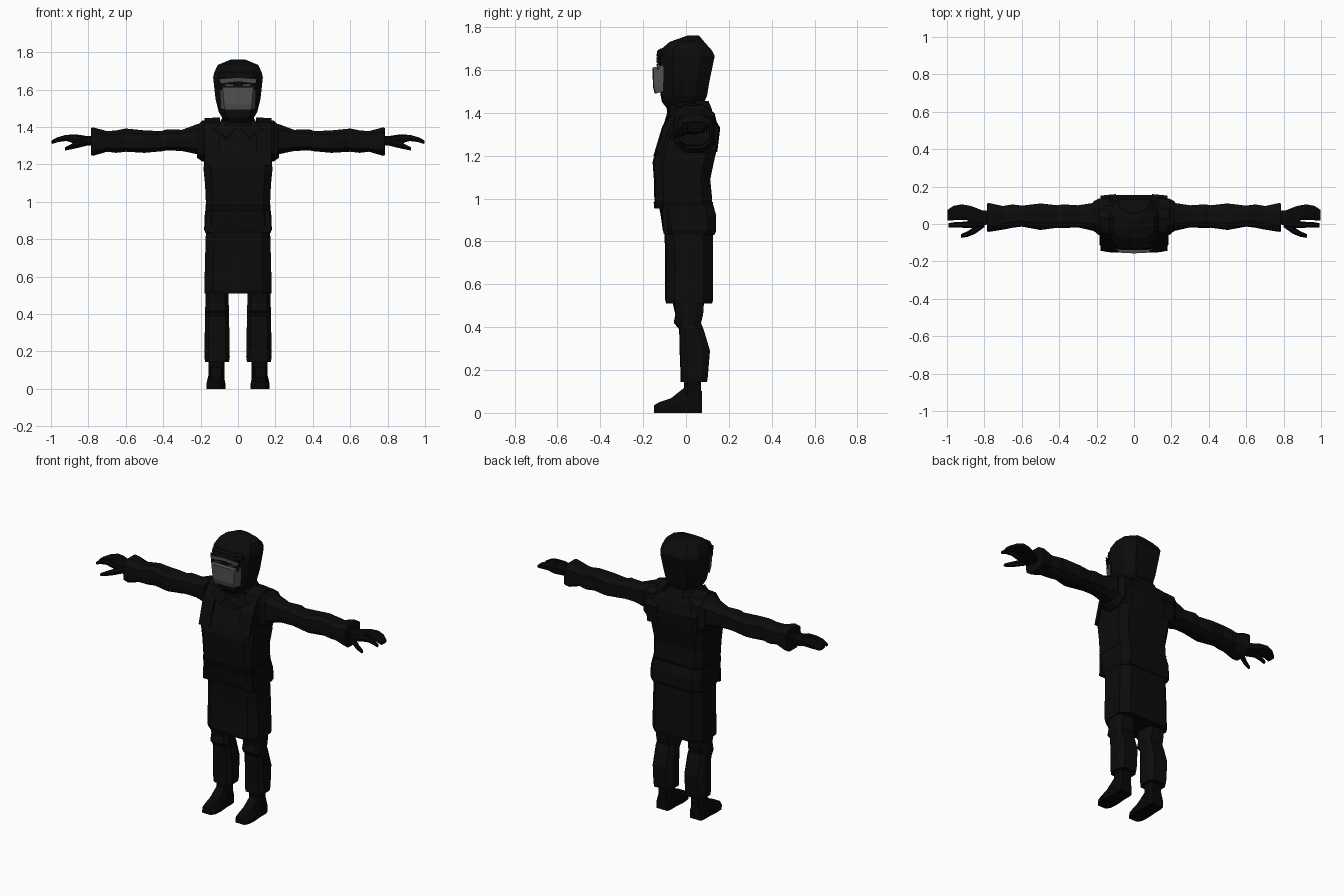
import bpy, bmesh
from mathutils import Vector


def material(name, v):
    m = bpy.data.materials.new(name)
    m.diffuse_color = (*v, 1)
    return m


CLOTH = material("black cloth", (0.0035, 0.0035, 0.0035))
DARK = material("deep black", (0.0022, 0.0022, 0.0022))
GREY = material("mask grey", (0.085, 0.085, 0.085))
SKIN = material("brow grey", (0.07, 0.07, 0.07))


def skin_rings(name, rings, mat):
    """Join rings of points into a closed flat-shaded solid."""
    bm = bmesh.new()
    vs = [[bm.verts.new(p) for p in r] for r in rings]
    n = len(vs[0])
    for a, b in zip(vs, vs[1:]):
        for i in range(n):
            j = (i + 1) % n
            bm.faces.new((a[i], a[j], b[j], b[i]))
    bm.faces.new(vs[0][::-1])
    bm.faces.new(vs[-1])
    bmesh.ops.recalc_face_normals(bm, faces=bm.faces)
    me = bpy.data.meshes.new(name)
    bm.to_mesh(me)
    bm.free()
    ob = bpy.data.objects.new(name, me)
    me.materials.append(mat)
    bpy.context.collection.objects.link(ob)
    return ob


def octagon(w, lo, hi, cut):
    """Box outline with cut corners and a middle point front and back."""
    d = (hi - lo) * cut
    f = w * (1 - cut * 1.3)
    return [(0, lo), (f, lo + d * .12), (w, lo + d), (w, hi - d), (f, hi),
            (0, hi), (-f, hi), (-w, hi - d), (-w, lo + d), (-f, lo + d * .12)]


def upright(name, rows, mat, cut=0.25, cx=0):
    """Rows of (z, half width, front y, back y)."""
    return skin_rings(name, [[(cx + x, y, z) for x, y in octagon(w, a, b, cut)]
                             for z, w, a, b in rows], mat)


def sideways(name, rows, mat, cut=0.25):
    """Rows of (x, low z, high z, front y, back y)."""
    out = []
    for x, z0, z1, a, b in rows:
        h, m = (z1 - z0) / 2, (z1 + z0) / 2
        out.append([(x, y, m + z) for z, y in octagon(h, a, b, cut)])
    return skin_rings(name, out, mat)


def tube(name, rows, mat):
    """Six-sided finger: rows of (x, y, z, half y, half z)."""
    k = ((1, 0), (.5, 1), (-.5, 1), (-1, 0), (-.5, -1), (.5, -1))
    return skin_rings(name, [[(x, y + a * ry, z + b * rz) for a, b in k]
                             for x, y, z, ry, rz in rows], mat)


def slab(name, outline, offset, mat):
    """Thick plate from an outline of points."""
    o = Vector(offset)
    return skin_rings(name, [outline, [tuple(Vector(p) + o) for p in outline]], mat)


def mirror(ob):
    m = ob.modifiers.new("mirror", 'MIRROR')
    m.use_bisect_axis[0] = False
    return ob


# Jacket, skirt and flared hip flap
upright("jacket", [(.96, .170, -.145, .120), (1.00, .172, -.148, .122), (1.09, .176, -.150, .113),
                   (1.17, .184, -.156, .130), (1.25, .180, -.135, .148), (1.32, .178, -.103, .154),
                   (1.39, .160, -.085, .135), (1.42, .115, -.070, .115)], CLOTH, .16)
upright("skirt", [(.51, .178, -.092, .122), (.53, .180, -.098, .127), (.70, .176, -.097, .127),
                  (.83, .172, -.100, .125), (.97, .168, -.120, .120)], CLOTH, .2)
upright("hip_flap", [(.83, .170, -.100, .132), (.85, .181, -.108, .141), (.92, .179, -.118, .141),
                     (.975, .172, -.128, .126)], CLOTH, .16)
upright("belt", [(.955, .173, -.148, .124), (.985, .174, -.151, .127)], DARK, .16)

# Collar and neck
upright("neck", [(1.35, .075, -.07, .10), (1.48, .07, -.07, .085)], DARK)
upright("collar", [(1.36, .120, -.088, .132), (1.42, .100, -.090, .120),
                   (1.455, .080, -.075, .105)], CLOTH, .28)
mirror(slab("collar_flap", [(.01, -.088, 1.40), (.06, -.106, 1.34), (.115, -.088, 1.38),
                            (.09, -.065, 1.44)], (0, .02, -.01), CLOTH))

# Pocket flaps on the hips
mirror(slab("hip_pocket", [(.085, -.118, .965), (.165, -.112, .965), (.178, -.102, .835),
                           (.125, -.104, .835)], (0, .02, 0), CLOTH))

# Shoulder strap running over the top from chest to back
path = [(-.152, 1.20), (-.110, 1.34), (-.050, 1.425), (.03, 1.452), (.10, 1.43), (.160, 1.33), (.146, 1.22)]
rings = []
for i, (y, z) in enumerate(path):
    p = Vector((y - .02, z - 1.27)).normalized() * .03
    rings.append([(.095, y, z), (.178, y * .95, z - .005),
                  (.178, y * .95 - p.x, z - p.y), (.095, y - p.x, z - p.y)])
mirror(skin_rings("shoulder_strap", rings, CLOTH))
mirror(sideways("shoulder_cap", [(.13, 1.23, 1.435, -.06, .135), (.19, 1.215, 1.435, -.058, .135),
                                 (.218, 1.235, 1.41, -.035, .12)], CLOTH, .28))

# Sleeves with wide cuffs
mirror(sideways("sleeve", [(.15, 1.24, 1.43, -.04, .12), (.22, 1.255, 1.415, -.036, .112),
                           (.30, 1.272, 1.385, -.018, .100), (.38, 1.275, 1.388, -.022, .105),
                           (.41, 1.270, 1.378, -.020, .100), (.50, 1.262, 1.382, -.032, .110),
                           (.60, 1.268, 1.392, -.014, .098), (.65, 1.262, 1.382, -.020, .105),
                           (.70, 1.268, 1.378, -.030, .096), (.775, 1.246, 1.398, -.042, .112),
                           (.785, 1.250, 1.395, -.040, .110)], CLOTH, .27))

# Hands: palm, joined fingers, index finger and thumb
mirror(sideways("palm", [(.76, 1.305, 1.350, .005, .070), (.81, 1.300, 1.352, -.010, .072),
                         (.86, 1.305, 1.360, -.020, .092), (.89, 1.315, 1.360, -.018, .100)], DARK))
mirror(sideways("fingers", [(.87, 1.315, 1.360, .022, .096), (.92, 1.325, 1.358, .022, .105),
                            (.965, 1.320, 1.345, .020, .097), (.998, 1.310, 1.328, .020, .075)], DARK))
mirror(tube("index_finger", [(.86, -.004, 1.333, .017, .022), (.92, -.004, 1.340, .016, .015),
                             (.96, -.005, 1.333, .015, .013), (.993, -.007, 1.318, .011, .009)], DARK))
mirror(tube("thumb", [(.80, .005, 1.320, .022, .018), (.85, -.033, 1.308, .020, .018),
                      (.89, -.054, 1.295, .015, .014), (.925, -.064, 1.283, .010, .009)], DARK))

# Trouser legs, ankles and shoes
upright_leg = [(.145, .064, -.025, .098), (.17, .068, -.025, .102), (.29, .066, -.030, .112),
               (.39, .064, -.032, .082), (.42, .064, -.057, .070), (.46, .062, -.050, .080),
               (.53, .060, -.066, .085)]
mirror(upright("trouser_leg", upright_leg, CLOTH, .24, .112))
mirror(upright("ankle", [(.03, .042, -.01, .072), (.16, .042, -.008, .070)], DARK, .2, .115))
shoe = []
for y, w, h in [(.075, .038, .10), (.05, .045, .12), (-.005, .045, .12), (-.07, .050, .068),
                (-.125, .046, .050), (-.150, .030, .035)]:
    c = .118
    shoe.append([(c - w, y, 0), (c + w, y, 0), (c + w, y, h * .45), (c + w * .6, y, h),
                 (c - w * .6, y, h), (c - w, y, h * .45)])
mirror(skin_rings("shoe", shoe, DARK))

# Hooded head
upright("hood", [(1.41, .060, -.080, .060), (1.45, .085, -.112, .085), (1.48, .103, -.118, .098),
                 (1.55, .120, -.122, .110), (1.665, .133, -.130, .134), (1.69, .128, -.125, .122),
                 (1.732, .108, -.075, .085), (1.762, .035, .010, .060)], CLOTH, .26)
upright("brow_rim", [(1.665, .108, -.138, 0), (1.69, .105, -.134, 0), (1.70, .098, -.120, 0)], CLOTH, .2)
# Face opening, brow strip, eye slits
slab("eye_band", [(-.102, -.128, 1.668), (.102, -.128, 1.668), (.095, -.128, 1.60),
                  (-.095, -.128, 1.60)], (0, -.006, 0), DARK)
slab("brow_strip", [(-.100, -.130, 1.655), (0, -.130, 1.663), (.100, -.130, 1.655), (.092, -.130, 1.634),
                    (0, -.130, 1.645), (-.092, -.130, 1.634)], (0, -.008, 0), SKIN)
mirror(slab("eye_slit", [(.028, -.130, 1.627), (.066, -.130, 1.629), (.066, -.130, 1.621),
                         (.028, -.130, 1.619)], (0, -.007, 0), SKIN))
# Lower face mask, wrapping back along the cheeks
skin_rings("face_mask", [[(-.094, -.105, z + .01), (-w, f, z), (0, f - .004, z), (w, f, z),
                          (.094, -.105, z + .01)]
                         for z, w, f in [(1.490, .070, -.142), (1.52, .074, -.150),
                                         (1.612, .082, -.153)]], GREY)
